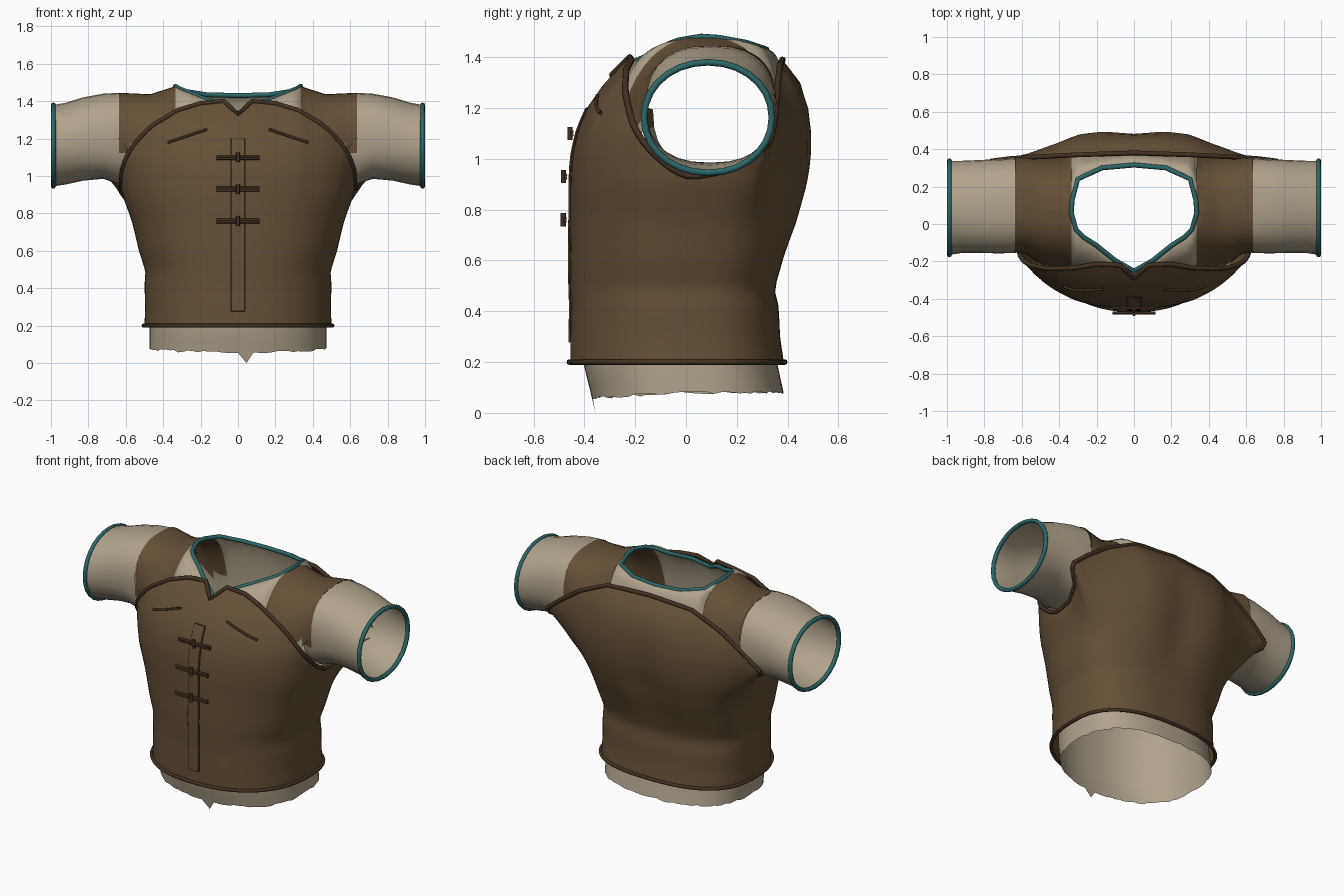
import bpy, bmesh, math, random
from mathutils import Vector
from mathutils.bvhtree import BVHTree

random.seed(4)
if "Cube" in bpy.data.objects:
    bpy.data.objects.remove(bpy.data.objects["Cube"])


def material(name, rgb):
    m = bpy.data.materials.new(name)
    m.use_nodes = True
    m.diffuse_color = (*rgb, 1)
    bsdf = m.node_tree.nodes["Principled BSDF"]
    bsdf.inputs["Base Color"].default_value = (*rgb, 1)
    bsdf.inputs["Roughness"].default_value = 0.9
    return m


LEATHER = material("brown leather", (0.13, 0.08, 0.037))
LINEN = material("tan linen", (0.44, 0.37, 0.265))
TEAL = material("teal piping", (0.026, 0.135, 0.14))
TRIM = material("dark brown trim", (0.055, 0.031, 0.016))


def interp(table, v):
    """Linear lookup in rows of (key, values...)."""
    if v <= table[0][0]:
        return table[0][1:]
    for a, b in zip(table, table[1:]):
        if v <= b[0]:
            t = (v - a[0]) / (b[0] - a[0])
            return tuple(p + (q - p) * t for p, q in zip(a[1:], b[1:]))
    return table[-1][1:]


def spow(v, p):
    return math.copysign(abs(v) ** p, v)


def finish(obj):
    bpy.ops.object.select_all(action="DESELECT")
    obj.select_set(True)
    bpy.context.view_layer.objects.active = obj
    bpy.ops.object.shade_smooth_by_angle(angle=math.radians(50))
    return obj


def grid(name, rows, mats, closed=False, pick=None, keep=None):
    """Skin a list of equal rows of points."""
    bm = bmesh.new()
    vs = [[bm.verts.new(p) for p in row] for row in rows]
    n = len(rows[0])
    for a, b in zip(vs, vs[1:]):
        for i in range(n if closed else n - 1):
            j = (i + 1) % n
            f = bm.faces.new((a[i], a[j], b[j], b[i]))
            c = f.calc_center_median()
            if keep and not keep(c):
                bm.faces.remove(f)
            elif pick:
                f.material_index = pick(c)
    bmesh.ops.remove_doubles(bm, verts=bm.verts, dist=0.0005)
    bmesh.ops.recalc_face_normals(bm, faces=bm.faces)
    me = bpy.data.meshes.new(name)
    bm.to_mesh(me)
    bm.free()
    for m in mats:
        me.materials.append(m)
    obj = bpy.data.objects.new(name, me)
    bpy.context.collection.objects.link(obj)
    return finish(obj)


def tube(name, pts, radius, mat, closed=False):
    """Round cord through points, stored as a mesh."""
    cu = bpy.data.curves.new(name, "CURVE")
    cu.dimensions = "3D"
    cu.bevel_depth, cu.bevel_resolution, cu.use_fill_caps = radius, 2, True
    sp = cu.splines.new("POLY")
    sp.points.add(len(pts) - 1)
    for p, q in zip(sp.points, pts):
        p.co = (*q, 1)
    sp.use_cyclic_u = closed
    tmp = bpy.data.objects.new(name + " path", cu)
    bpy.context.collection.objects.link(tmp)
    dg = bpy.context.evaluated_depsgraph_get()
    me = bpy.data.meshes.new_from_object(tmp.evaluated_get(dg))
    bpy.data.objects.remove(tmp)
    me.materials.clear()
    me.materials.append(mat)
    obj = bpy.data.objects.new(name, me)
    bpy.context.collection.objects.link(obj)
    return finish(obj)


# Torso profile: height, half width, front depth, back depth
BODY = [(0.0, .50, -.44, .39), (.2, .50, -.455, .385), (.3, .497, -.455, .37), (.42, .50, -.452, .365),
        (.49, .495, -.455, .347), (.6, .53, -.457, .385), (.75, .565, -.455, .445),
        (.9, .61, -.455, .49), (1.0, .62, -.45, .507), (1.1, .63, -.43, .51),
        (1.2, .61, -.39, .5), (1.3, .60, -.32, .468), (1.4, .55, -.22, .385)]

# Upper vest edge by angle from the front: x, y, z
EDGE = [(0, 0, -.29, 1.33), (8, .075, -.22, 1.4), (16, .2, -.215, 1.388), (28, .32, -.235, 1.352),
        (42, .46, -.24, 1.27), (50, .535, -.225, 1.195), (58, .585, -.205, 1.125),
        (66, .615, -.16, 1.055), (74, .622, -.1, .995), (82, .625, -.04, .95),
        (90, .625, .02, .928), (100, .63, .14, .95), (108, .68, .25, 1.0), (118, .78, .335, 1.07),
        (132, .66, .35, 1.17), (145, .5, .36, 1.28), (160, .3, .37, 1.37), (180, 0, .38, 1.39)]


def body(deg, z):
    w, front, back = interp(BODY, z)
    a = math.radians(deg)
    s, c = math.sin(a), math.cos(a)
    if c > 0:
        return Vector((w * spow(s, .88), front * c ** .88, z))
    x, y = w * spow(s, .8), back * abs(c) ** .72
    groove = .035 * math.exp(-(x / .12) ** 2) * min(1, max(0, (z - .55) / .3))
    return Vector((x, y - groove, z))


def edge(deg):
    side = 1 if deg <= 180 else -1
    x, y, z = interp(EDGE, deg if deg <= 180 else 360 - deg)
    return Vector((side * x, y, z))


# Vest: body rings that bend into the shaped upper edge
degs = [4 * i for i in range(90)]
ROWS = 26


def vest_point(deg, k):
    e = edge(deg)
    z = .2 + (e.z - .2) * k / ROWS
    t = max(0, (z - .7) / (e.z - .7))
    return body(deg, z) + (e - body(deg, e.z)) * t ** 1.8


vest = grid("vest", [[vest_point(d, k) for d in degs] for k in range(ROWS + 1)], [LEATHER], True)
tube("vest_edge_trim", [edge(d) for d in degs], .013, TRIM, True)
tube("vest_hem_trim", [body(d, .2) * 1.01 - Vector((0, 0, .002)) for d in degs], .011, TRIM, True)

# Shirt body with a ragged hem and one hanging point at the front
jag = {d: random.uniform(-.006, .006) for d in degs}


def shirt_point(deg, k):
    low = .08 - .022 * max(0, math.cos(math.radians(deg))) + jag[deg]
    if deg == 4:
        low = 0
    z = low + (.93 - low) * k / 14
    p = body(deg, z)
    tuck = .89 - max(0, .2 - z) * (.4 if p.y < 0 else -.5)
    return Vector((p.x * .945, p.y * (tuck if p.y < 0 else tuck + .04), z))


grid("shirt_body", [[shirt_point(d, k) for d in degs] for k in range(15)], [LINEN], True)

# Neckline, half from front to back: x, y, z
NECK = [(0, -.25, 1.335), (.1, -.195, 1.385), (.2, -.115, 1.42), (.27, -.07, 1.45), (.31, -.03, 1.465),
        (.335, .06, 1.48), (.33, .13, 1.475), (.3, .24, 1.455), (.17, .3, 1.435), (0, .315, 1.43)]
FRONT_NECK, BACK_NECK = NECK[:6], NECK[:4:-1]
RIDGE = [(.335, .06, 1.48), (.47, .08, 1.437), (.63, .0975, 1.445)]
tube("neck_piping", NECK + [(-x, y, z) for x, y, z in NECK[-2:0:-1]], .013, TEAL, True)


def yoke_point(x, k, front):
    ax = abs(x)
    ty, tz = interp(RIDGE, ax) if ax >= .335 else interp(FRONT_NECK if front else BACK_NECK, ax)
    if front:
        by = -max(.15, .33 * math.sqrt(1 - (ax / .66) ** 2))
        p = 1 - .22 * ax / .63
    else:
        by, p = .405 - .05 * ax / .63, .75
    bz = .88 + .32 * max(0, (ax - .4) / .23)
    a = math.pi / 2 * k / 14
    return Vector((x, ty + (by - ty) * max(0, math.cos(a)) ** p, bz + (tz - bz) * math.sin(a) ** p))


# Shirt yoke with leather shoulder patches
half = [0, .05, .1, .15, .2, .235, .27, .29, .31, .325, .335, .38, .43, .47, .52, .575, .635]
xs = [-x for x in half[:0:-1]] + half
for label, front in (("front", True), ("back", False)):
    grid("shirt_yoke_" + label, [[yoke_point(x, k, front) for k in range(15)] for x in xs],
         [LINEN, LEATHER], pick=lambda c: int(abs(c.x) > .335 and c.z > 1.13))

# Sleeves: x, front, back, bottom, top, roundness
SLEEVE = [(.56, -.13, .33, .96, 1.43, .8), (.635, -.155, .352, .955, 1.445, .78),
          (.72, -.157, .347, .985, 1.44, .82), (.83, -.155, .342, .975, 1.42, .88),
          (.92, -.155, .338, .955, 1.392, .94), (.987, -.165, .338, .945, 1.38, .97)]


def sleeve_ring(side, row):
    x, f, b, lo, hi, p = row
    ring = []
    for i in range(28):
        a = 2 * math.pi * i / 28
        ring.append(Vector((side * x, (f + b) / 2 + (b - f) / 2 * spow(math.cos(a), p),
                            (lo + hi) / 2 + (hi - lo) / 2 * spow(math.sin(a), p))))
    return ring


for side, label in ((1, "left"), (-1, "right")):
    rings = [sleeve_ring(side, r) for r in SLEEVE]
    grid(label + "_sleeve", rings, [LINEN, LEATHER], True,
         pick=lambda c: int(abs(c.x) < .635 and c.z > 1.13),
         keep=lambda c: abs(c.x) > .635 or c.z < 1.22)
    tube(label + "_cuff_piping", rings[-1], .013, TEAL, True)

# Details that lie on the vest front
bvh = BVHTree.FromPolygons([v.co for v in vest.data.vertices], [p.vertices for p in vest.data.polygons])


def on_vest(x, z, lift):
    hit = bvh.ray_cast(Vector((x, -2, z)), Vector((0, 1, 0)))[0]
    return Vector((x, hit.y - lift, z))


def placket_row(z):
    return [on_vest(-.038, z, 0), on_vest(-.036, z, .009), on_vest(.036, z, .009), on_vest(.038, z, 0)]


grid("placket", [placket_row(.28 + .92 * k / 20) for k in range(21)], [LEATHER])
for e in (-.038, .038):
    tube("placket_seam", [on_vest(e, .28 + .92 * k / 20, .002) for k in range(21)], .003, TRIM)
for e in (.28, 1.2):
    tube("placket_end_seam", [on_vest(-.038, e, .004), on_vest(.038, e, .004)], .003, TRIM)

# Toggle fastenings
for z in (1.1, .93, .76):
    bar = on_vest(0, z, .022)
    for dz in (-.006, .006):
        tube("toggle_cord", [(x, bar.y + .1 * x * x, z + dz) for x in (-.115, -.04, .04, .115)], .007, TRIM)
    tube("toggle_knot", [bar + Vector((0, -.006, -.026)), bar + Vector((0, -.006, .026))], .01, TRIM)

# Chest slits
for side in (1, -1):
    pts = [on_vest(side * (.165 + .21 * k / 6), 1.25 - .07 * k / 6, .006) for k in range(7)]
    tube("chest_slit", pts, .007, TRIM)
